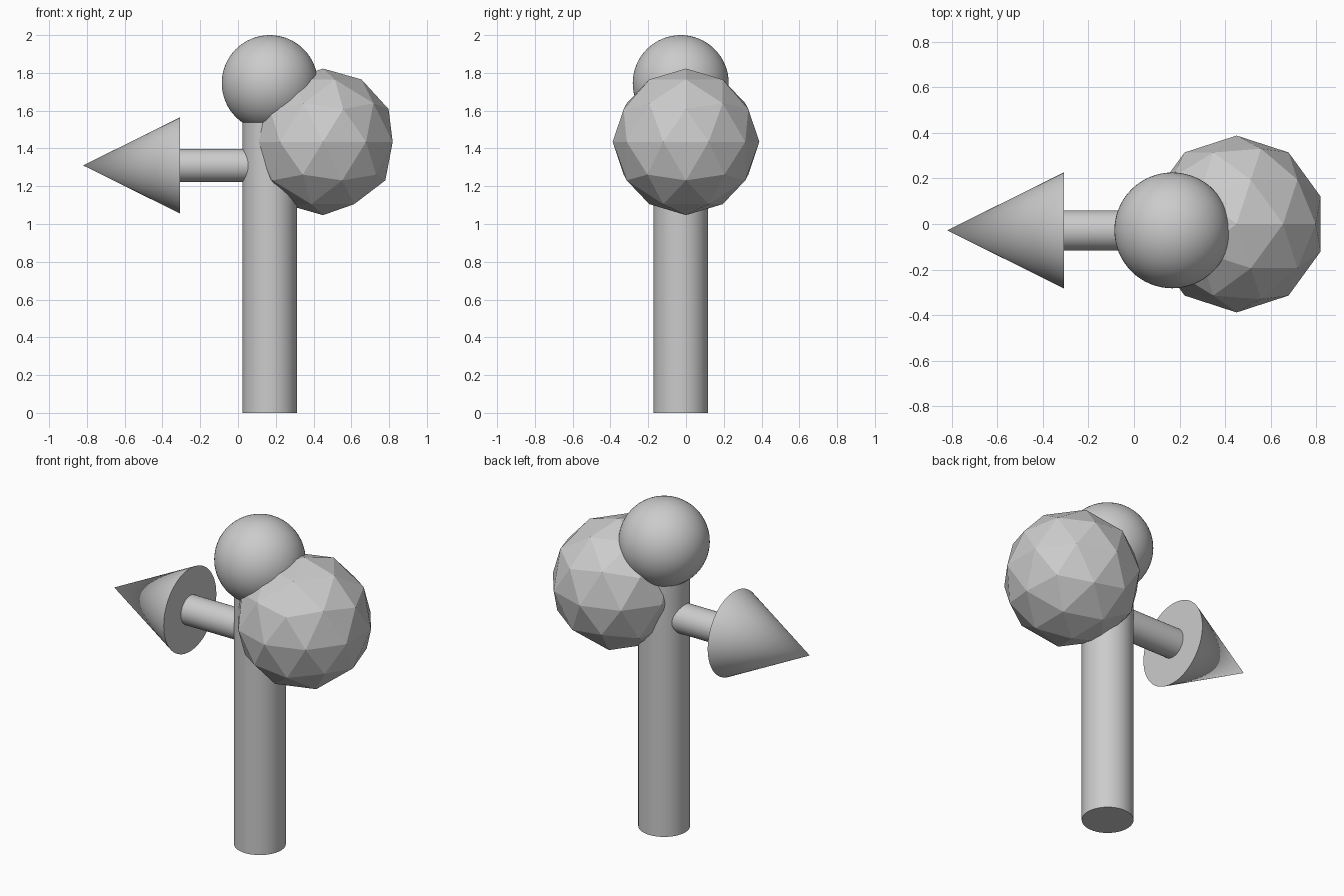
import bpy
from math import pi, radians

if "Cube" in bpy.data.objects:
    bpy.data.objects.remove(bpy.data.objects["Cube"])

Y = -0.028         # depth of the post axis
X = 0.168          # post axis
ARM_Z = 1.31       # height of the side arm


def finish(name, smooth=True):
    obj = bpy.context.object
    obj.name = name
    if smooth:
        bpy.ops.object.shade_smooth_by_angle(angle=radians(30))
    return obj


def cylinder(name, radius, length, location, rotation=(0, 0, 0)):
    bpy.ops.mesh.primitive_cylinder_add(vertices=64, radius=radius, depth=length,
                                        location=location, rotation=rotation)
    return finish(name)


# upright post, ending inside the top ball
cylinder("post", 0.144, 1.60, (X, Y, 0.80))

# smooth ball on top of the post
bpy.ops.mesh.primitive_uv_sphere_add(segments=64, ring_count=32, radius=0.254,
                                     location=(X, Y, 1.746))
finish("top_ball")

# faceted ball on the right side
bpy.ops.mesh.primitive_ico_sphere_add(subdivisions=2, radius=0.388,
                                      location=(0.45, 0, 1.435))
finish("faceted_ball", smooth=False)

# horizontal arm running from the post into the cone base
arm_start, arm_end = -0.31, 0.15
cylinder("arm", 0.088, arm_end - arm_start,
         ((arm_start + arm_end) / 2, Y, ARM_Z), (0, -pi / 2, 0))

# cone pointing left
tip, base = -0.82, -0.306
bpy.ops.mesh.primitive_cone_add(vertices=64, radius1=0.255, radius2=0, depth=base - tip,
                                location=((tip + base) / 2, Y, ARM_Z),
                                rotation=(0, -pi / 2, 0))
finish("cone")
